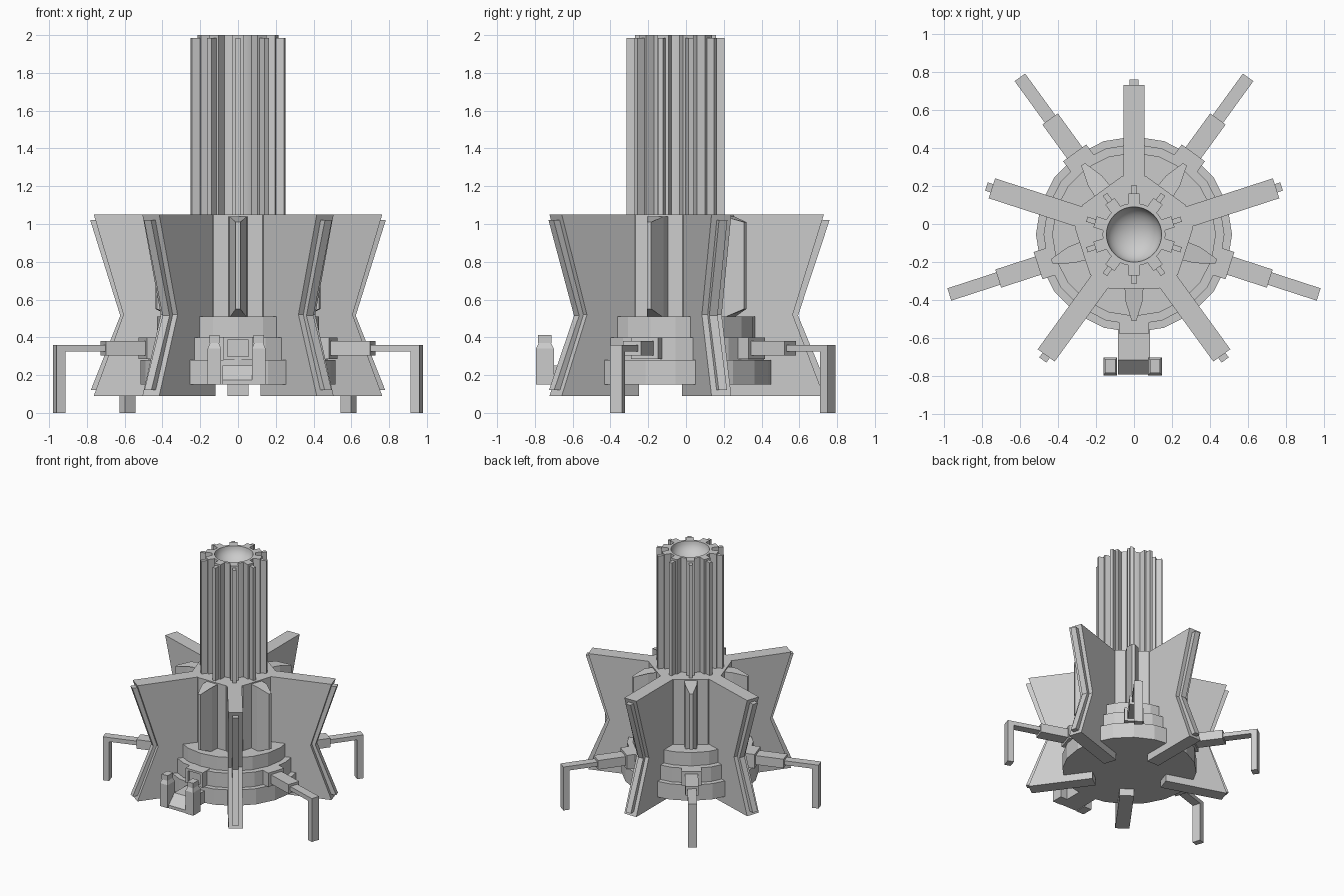
import bpy, bmesh, math
from mathutils import Matrix

if "Cube" in bpy.data.objects:
    bpy.data.objects.remove(bpy.data.objects["Cube"])

CY = -0.055  # the radial layout is centred slightly towards the front
FINS = [18 + 72 * i for i in range(5)]
BAYS = [54 + 72 * i for i in range(5)]
LEGS = [a for a in BAYS if a != 270]


def make(name, bm, angle=0):
    """Turn a bmesh into an object placed around the central axis."""
    bmesh.ops.recalc_face_normals(bm, faces=bm.faces)
    mesh = bpy.data.meshes.new(name)
    bm.to_mesh(mesh)
    bm.free()
    ob = bpy.data.objects.new(name, mesh)
    bpy.context.collection.objects.link(ob)
    ob.matrix_world = Matrix.Translation((0, CY, 0)) @ Matrix.Rotation(math.radians(angle), 4, 'Z')
    return ob


def loft(name, lower, upper, angle=0):
    """Solid between two matching rings of points."""
    bm = bmesh.new()
    a = [bm.verts.new(p) for p in lower]
    b = [bm.verts.new(p) for p in upper]
    bm.faces.new(a)
    bm.faces.new(b)
    n = len(a)
    for i in range(n):
        j = (i + 1) % n
        bm.faces.new((a[i], a[j], b[j], b[i]))
    return make(name, bm, angle)


def plate(name, profile, half, angle):
    """Radius/height profile given a thickness, standing radially."""
    return loft(name, [(r, -half, z) for r, z in profile], [(r, half, z) for r, z in profile], angle)


def block(name, r0, r1, half, z0, z1, angle, offset=0):
    return loft(name, *[[(r0, offset - half, z), (r1, offset - half, z),
                         (r1, offset + half, z), (r0, offset + half, z)] for z in (z0, z1)], angle)


def lathe(name, profile, sides):
    """Revolve a radius/height profile; points on the axis become poles."""
    bm = bmesh.new()
    vs = [bm.verts.new((r, 0, z)) for r, z in profile]
    es = [bm.edges.new(p) for p in zip(vs, vs[1:])]
    bmesh.ops.spin(bm, geom=vs + es, axis=(0, 0, 1), cent=(0, 0, 0), angle=math.tau, steps=sides)
    bmesh.ops.remove_doubles(bm, verts=bm.verts, dist=0.0005)
    return make(name, bm)


# Stepped base disc
lathe("base_tiers", [(0, .15), (.515, .15), (.515, .28), (.475, .28), (.475, .40),
                     (.43, .40), (.43, .51), (0, .51)], 20)

# Hub: pentagon with cut corners behind the fins
ring = []
for a in BAYS:
    for d in (-24.5, 24.5):
        t = math.radians(a + d)
        ring.append((.313 * math.cos(t), .313 * math.sin(t)))
loft("hub", [(x, y, .5) for x, y in ring], [(x, y, 1.05) for x, y in ring])

# Large waisted fins with edge rails
for a in FINS:
    plate("fin", [(.28, .09), (.785, .09), (.62, .52), (.785, 1.05), (.28, 1.05)], .055, a)
    plate("fin_rail", [(.73, .12), (.812, .12), (.648, .515), (.815, 1.02), (.74, 1.02), (.58, .515)], .023, a)

# Wedge buttresses between the fins
for a in BAYS:
    plan = [(.27, -.05), (.35, -.045), (.455, -.012), (.455, .012), (.35, .045), (.27, .05)]
    loft("buttress", [(r, y, .55 if r > .4 else .505) for r, y in plan],
         [(r, y, 1.01 if r > .4 else 1.04) for r, y in plan], a)

# Ribbed tower with a bowl in the top
bowl = [(.145 * math.cos(t), 2 - .11 * math.sin(t)) for t in [math.pi / 2 * i / 8 for i in range(8)]]
tower = lathe("tower_core", [(.165, 1.04), (.165, 2)] + bowl + [(0, 1.89)], 40)
bpy.context.view_layer.objects.active = tower
tower.select_set(True)
bpy.ops.object.shade_smooth_by_angle(angle=math.radians(30))
for i in range(10):
    a = 18 + 36 * i
    block("tower_rib", .15, .215, .03, 1.04, 2, a)
    block("tower_rib_edge", .2, .26, .014, 1.04, 1.985, a)

# Support legs: housing and bent strut
for a in LEGS:
    block("leg_mount", .42, .53, .075, .285, .40, a)
    block("leg_housing", .45, .75, .05, .305, .38, a)
    plate("leg_strut", [(.7, .325), (.97, .325), (.97, 0), (1.02, 0), (1.02, .36), (.7, .36)], .034, a)

# Front doorway: frame around a recessed panel
block("door_panel", .42, .5, .06, .285, .40, 270)
for s in (-1, 1):
    block("door_jamb", .42, .52, .011, .28, .40, 270, s * .067)
for z in (.28, .385):
    block("door_rail", .42, .52, .078, z, z + .018, 270)

# Front ramp and its pair of posts
plate("entry_ramp", [(.42, .15), (.735, .15), (.735, .175), (.66, .25), (.42, .25)], .083, 270)
for x in (-.125, .11):
    block("ramp_post", .645, .74, .036, .15, .34, 270, x)
    low = [(.645, -.036), (.74, -.036), (.74, .036), (.645, .036)]
    top = [(.66, -.024), (.725, -.024), (.725, .024), (.66, .024)]
    loft("post_shoulder", [(r, y + x, .34) for r, y in low], [(r, y + x, .37) for r, y in top], 270)
    block("post_cap", .657, .728, .027, .37, .412, 270, x)
